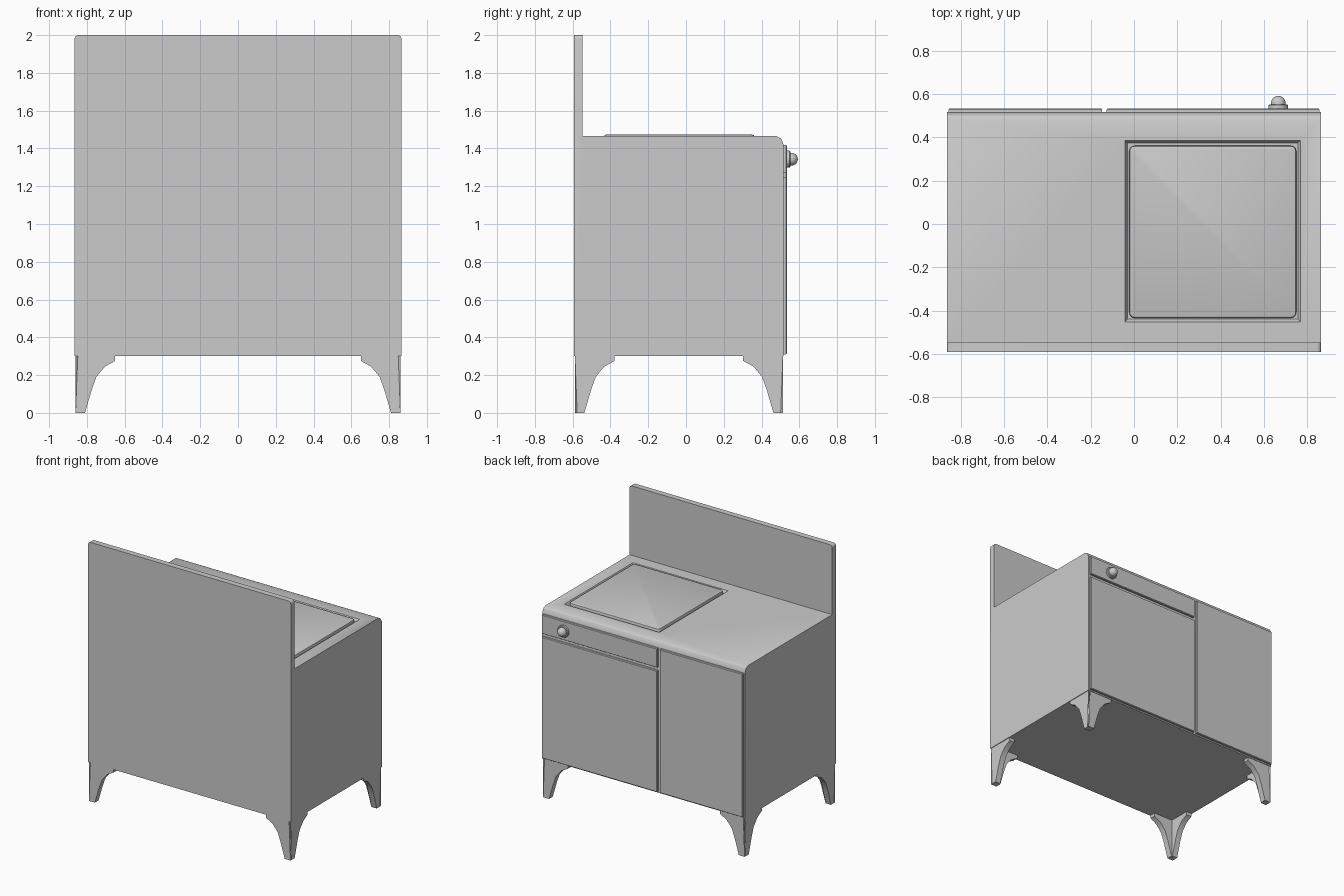
import bpy, bmesh, math
from mathutils import Matrix, Vector

if "Cube" in bpy.data.objects:
    bpy.data.objects.remove(bpy.data.objects["Cube"])

HX, BACK, FRONT, TOP = 0.865, -0.592, 0.517, 1.465


def finish(name, bm, smooth=True):
    bmesh.ops.recalc_face_normals(bm, faces=bm.faces)
    me = bpy.data.meshes.new(name)
    bm.to_mesh(me)
    bm.free()
    ob = bpy.data.objects.new(name, me)
    bpy.context.collection.objects.link(ob)
    bpy.ops.object.select_all(action='DESELECT')
    bpy.context.view_layer.objects.active = ob
    ob.select_set(True)
    if smooth:
        bpy.ops.object.shade_smooth_by_angle(angle=math.radians(30))
    return ob


def loft(bm, a, b):
    """Closed solid between two matching point loops."""
    va, vb = [bm.verts.new(p) for p in a], [bm.verts.new(p) for p in b]
    n = len(va)
    bm.faces.new(va[::-1])
    bm.faces.new(vb)
    for i in range(n):
        j = (i + 1) % n
        bm.faces.new((va[i], va[j], vb[j], vb[i]))


def rect(x0, x1, y0, y1, z):
    return [(x0, y0, z), (x1, y0, z), (x1, y1, z), (x0, y1, z)]


def along(bm, axis, test):
    """Edges parallel to an axis whose midpoint passes a test."""
    out = []
    for e in bm.edges:
        d = (e.verts[1].co - e.verts[0].co).normalized()
        if abs(d[axis]) > 0.99 and test((e.verts[0].co + e.verts[1].co) / 2):
            out.append(e)
    return out


# Body and backsplash: one side profile extruded across the width
profile = [(BACK, 0.3), (FRONT, 0.3), (FRONT, 1.415), (0.512, 1.435),
           (0.502, 1.453), (0.48, TOP), (-0.547, TOP), (-0.547, 2), (BACK, 2)]
bm = bmesh.new()
loft(bm, [(-HX, y, z) for y, z in profile], [(HX, y, z) for y, z in profile])
bmesh.ops.bevel(bm, geom=along(bm, 1, lambda c: c.z > 1.99), offset=0.02,
                segments=4, profile=0.5, affect='EDGES')
body = finish("stove_body", bm, False)

# Sloped recess around the hotplate
bm = bmesh.new()
loft(bm, rect(-0.03, 0.757, -0.44, 0.374, 1.445),
     rect(-0.06, 0.787, -0.47, 0.404, 1.495))
cutter = finish("recess_cutter", bm, False)
cutter.hide_render = True
mod = body.modifiers.new("recess", 'BOOLEAN')
mod.operation, mod.object, mod.solver = 'DIFFERENCE', cutter, 'EXACT'
bpy.ops.object.select_all(action='DESELECT')
bpy.context.view_layer.objects.active = body
body.select_set(True)
bpy.ops.object.modifier_apply(modifier=mod.name)
bpy.ops.object.shade_smooth_by_angle(angle=math.radians(30))
bpy.data.objects.remove(cutter)

# Hotplate with rounded corners and an eased top edge
bm = bmesh.new()
loft(bm, rect(-0.022, 0.75, -0.434, 0.362, 1.44), rect(-0.022, 0.75, -0.434, 0.362, 1.473))
bmesh.ops.bevel(bm, geom=along(bm, 2, lambda c: True), offset=0.025,
                segments=4, profile=0.5, affect='EDGES')
rim = [e for e in bm.edges if all(v.co.z > 1.47 for v in e.verts)]
bmesh.ops.bevel(bm, geom=rim, offset=0.01, segments=2, profile=0.5, affect='EDGES')
finish("hotplate", bm)


# Front panels: cupboard door, oven door, control strip
def panel(name, x0, x1, z0, z1):
    bm = bmesh.new()
    y0, y1, y2, c = FRONT - 0.01, 0.529, 0.535, 0.006
    loft(bm, rect(x0, x1, y0, y1, z0), rect(x0, x1, y0, y1, z1))
    face = max(bm.faces, key=lambda f: f.calc_center_median().y)
    bmesh.ops.recalc_face_normals(bm, faces=bm.faces)
    bmesh.ops.inset_region(bm, faces=[face], thickness=c, depth=0)
    bmesh.ops.translate(bm, verts=face.verts, vec=(0, y2 - y1, 0))
    finish(name, bm, False)


panel("cupboard_door", -0.857, -0.148, 0.31, 1.418)
panel("oven_door", -0.126, 0.857, 0.31, 1.247)
panel("control_panel", -0.126, 0.857, 1.27, 1.418)

# Knob: half profile (radius, y) spun about the y axis
prof = [(0, 0.53), (0.045, 0.53), (0.045, 0.549), (0.041, 0.553), (0.034, 0.553)]
prof += [(0.034 * math.cos(a), 0.558 + 0.034 * math.sin(a))
         for a in [math.radians(15 * i) for i in range(6)]] + [(0, 0.592)]
bm = bmesh.new()
vs = [bm.verts.new((0.667 + r, y, 1.343)) for r, y in prof]
es = [bm.edges.new(p) for p in zip(vs, vs[1:])]
bmesh.ops.spin(bm, geom=vs + es, cent=(0.667, 0, 1.343), axis=(0, 1, 0),
               angle=2 * math.pi, steps=24)
bmesh.ops.remove_doubles(bm, verts=bm.verts, dist=0.0005)
finish("control_knob", bm)

# Legs: two curved wings mitred at the outer corner
T = 0.045
curve = [(0.05, 0), (0.085, 0.12), (0.11, 0.19), (0.155, 0.245), (0.21, 0.275), (0.21, 0.302)]


def leg(name, sx, sy):
    cx, cy = 0.86 * sx, (0.513 if sy > 0 else -0.588)
    outer = [(0, 0, 0)] + [(u, 0, z) for u, z in curve] + [(0, 0, 0.302)]
    inner = [(T, T, 0)] + [(u, T, z) for u, z in curve] + [(T, T, 0.302)]
    bm = bmesh.new()
    for swap in (False, True):
        def put(p):
            u, w = (p[1], p[0]) if swap else (p[0], p[1])
            return bm.verts.new((cx - sx * u, cy - sy * w, p[2]))
        a, b = [put(p) for p in outer], [put(p) for p in inner]
        bm.faces.new(a)
        bm.faces.new(b[::-1])
        for i in range(len(a) - 1):
            bm.faces.new((a[i], b[i], b[i + 1], a[i + 1]))
    bmesh.ops.remove_doubles(bm, verts=bm.verts, dist=0.0005)
    corner = along(bm, 2, lambda c: (c.xy - Vector((cx, cy))).length < 0.001)
    bmesh.ops.bevel(bm, geom=corner, offset=0.012, segments=3, profile=0.5, affect='EDGES')
    finish(name, bm)


for side, sx in (("left", -1), ("right", 1)):
    for end, sy in (("door_side", 1), ("splash_side", -1)):
        leg(f"{side}_{end}_leg", sx, sy)
